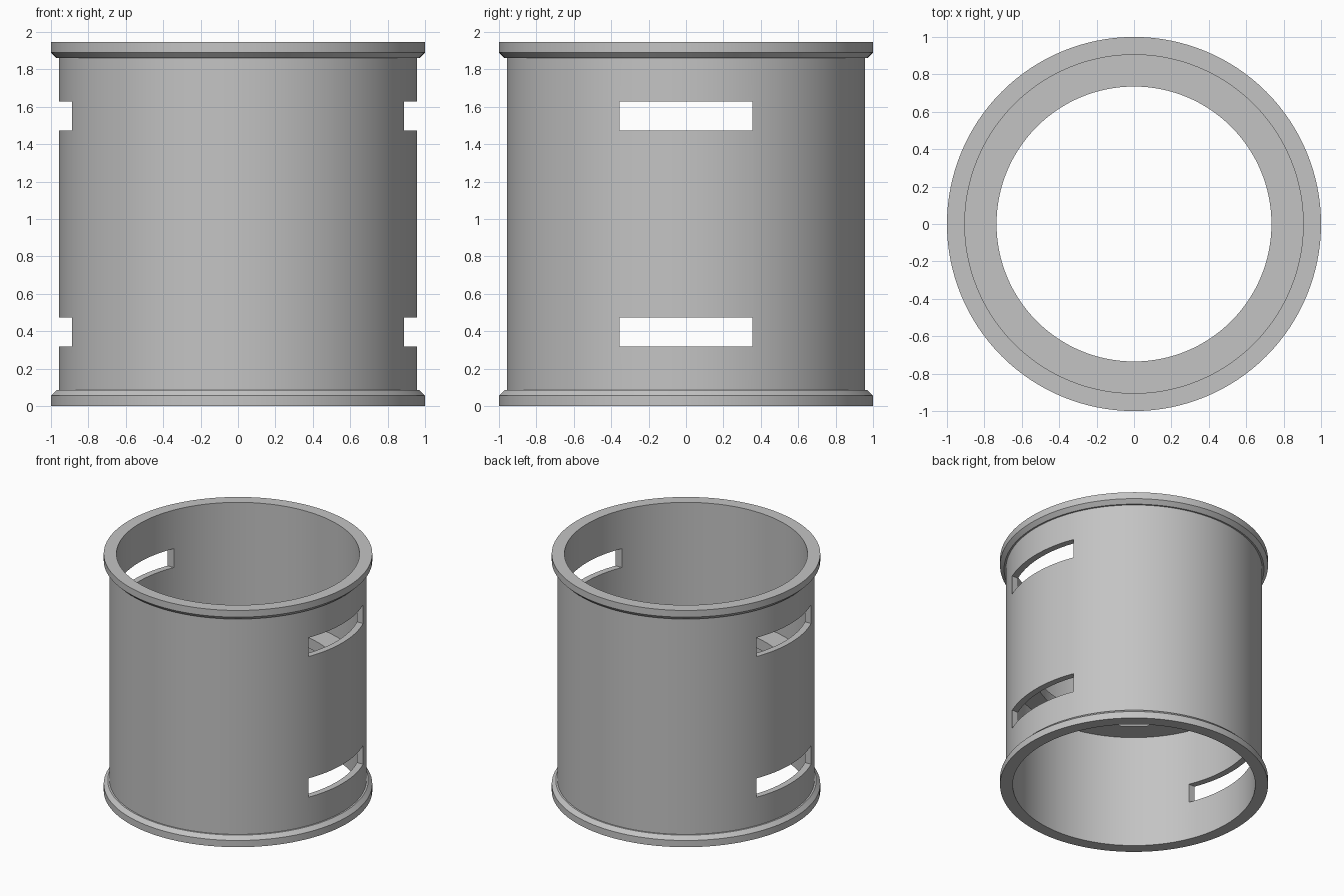
import bpy, bmesh, math
from mathutils import Matrix, Vector

cube = bpy.data.objects.get("Cube")
if cube:
    bpy.data.objects.remove(cube, do_unlink=True)

HEIGHT, SIDES = 1.945, 128
MID = HEIGHT / 2

grey = bpy.data.materials.new("plain_grey")
grey.use_nodes = True
colour = (0.55, 0.55, 0.55, 1)
grey.diffuse_color = colour
grey.node_tree.nodes["Principled BSDF"].inputs["Base Color"].default_value = colour


def new_object(name, bm):
    bmesh.ops.recalc_face_normals(bm, faces=bm.faces)
    mesh = bpy.data.meshes.new(name)
    bm.to_mesh(mesh)
    bm.free()
    obj = bpy.data.objects.new(name, mesh)
    bpy.context.collection.objects.link(obj)
    return obj


# Lower half of the wall section (radius, height), mirrored to the upper half:
# inner shelf, inner wall, flange, chamfer, outer wall
half = [(0.735, 0.93), (0.905, 0.93), (0.905, 0), (1, 0),
        (1, 0.055), (0.97, 0.085), (0.957, 0.085)]
profile = half + [(r, HEIGHT - z) for r, z in reversed(half)]

# Flanged sleeve, lathed from the section
bm = bmesh.new()
verts = [bm.verts.new((r, 0, z)) for r, z in profile]
edges = [bm.edges.new((v, verts[(i + 1) % len(verts)])) for i, v in enumerate(verts)]
bmesh.ops.spin(bm, geom=verts + edges, cent=(0, 0, 0), axis=(0, 0, 1),
               angle=math.tau, steps=SIDES, use_merge=True)
bmesh.ops.remove_doubles(bm, verts=bm.verts, dist=0.0001)
sleeve = new_object("flanged_sleeve", bm)
sleeve.data.materials.append(grey)

# Slots cut straight through both sides, above and below the shelf
bm = bmesh.new()
for side in (-1, 1):
    place = Matrix.Translation((0, 0, MID + side * 0.578))
    bmesh.ops.create_cube(bm, size=1, matrix=place @ Matrix.Diagonal(Vector((3, 0.71, 0.155, 1))))
cutter = new_object("slot_cutter", bm)
cutter.hide_render = True

cut = sleeve.modifiers.new("slots", "BOOLEAN")
cut.operation = "DIFFERENCE"
cut.solver = "EXACT"
cut.object = cutter

bpy.ops.object.select_all(action="DESELECT")
sleeve.select_set(True)
bpy.context.view_layer.objects.active = sleeve
bpy.ops.object.modifier_apply(modifier=cut.name)
bpy.data.objects.remove(cutter, do_unlink=True)
bpy.ops.object.shade_smooth_by_angle(angle=math.radians(30))
